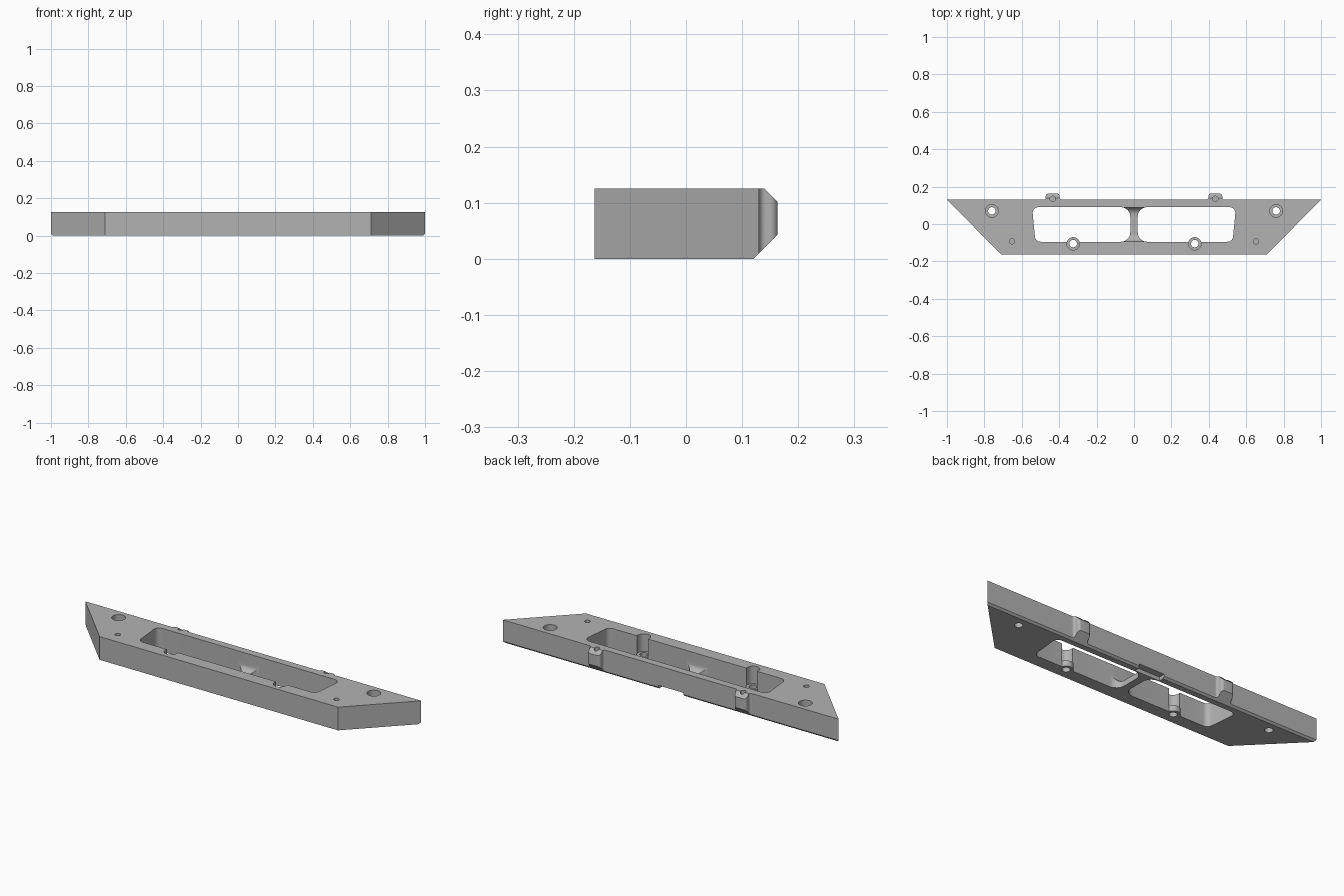
import bpy, bmesh, math
from mathutils import Vector, Matrix

cube = bpy.data.objects.get("Cube")
if cube:
    bpy.data.objects.remove(cube, do_unlink=True)

grey = bpy.data.materials.new("plain grey")
grey.use_nodes = True
GREY = (0.45, 0.45, 0.45, 1)
grey.diffuse_color = GREY
grey.node_tree.nodes["Principled BSDF"].inputs["Base Color"].default_value = GREY

HEIGHT, BACK, FRONT = 0.125, 0.13, -0.163
SEAT = 0.03


def rounded(points, radii, steps=8):
    """Outline with each corner replaced by an arc of the given radius."""
    out = []
    for i, (p, r) in enumerate(zip(points, radii)):
        p = Vector(p)
        a = (Vector(points[i - 1]) - p).normalized()
        b = (Vector(points[(i + 1) % len(points)]) - p).normalized()
        if r == 0:
            out.append(p)
            continue
        half = a.angle(b) / 2
        centre = p + (a + b).normalized() * r / math.sin(half)
        start = p + a * r / math.tan(half) - centre
        end = p + b * r / math.tan(half) - centre
        sweep = math.atan2(start.x * end.y - start.y * end.x, start.dot(end))
        for k in range(steps + 1):
            out.append(centre + Matrix.Rotation(sweep * k / steps, 2) @ start)
    return out


def prism(name, outline, low, high, along_x=False):
    """Extrude an xy outline along z, or a yz outline along x."""
    bm = bmesh.new()
    place = (lambda p, h: (h, p[0], p[1])) if along_x else (lambda p, h: (p[0], p[1], h))
    rings = [[bm.verts.new(place(p, h)) for p in outline] for h in (low, high)]
    n = len(outline)
    bm.faces.new(rings[0])
    bm.faces.new(rings[1])
    for i in range(n):
        j = (i + 1) % n
        bm.faces.new((rings[0][i], rings[0][j], rings[1][j], rings[1][i]))
    bmesh.ops.recalc_face_normals(bm, faces=bm.faces)
    mesh = bpy.data.meshes.new(name)
    bm.to_mesh(mesh)
    bm.free()
    mesh.materials.append(grey)
    obj = bpy.data.objects.new(name, mesh)
    bpy.context.collection.objects.link(obj)
    return obj


def cylinder(name, x, y, r, low, high):
    ring = [(x + r * math.cos(t * math.tau / 32), y + r * math.sin(t * math.tau / 32))
            for t in range(32)]
    return prism(name, ring, low, high)


def combine(tool, operation="DIFFERENCE"):
    mod = body.modifiers.new(tool.name, "BOOLEAN")
    mod.object, mod.operation, mod.solver = tool, operation, "EXACT"
    bpy.context.view_layer.objects.active = body
    bpy.ops.object.modifier_apply(modifier=mod.name)
    bpy.data.objects.remove(tool, do_unlink=True)


# Trapezoid bar
body = prism("mounting_bar", [(-0.71, FRONT), (0.71, FRONT), (1, BACK), (-1, BACK)], 0, HEIGHT)

# Back tabs with flared roots and rounded corners
for s in (-1, 1):
    tab = [(-0.06, 0.11), (0.06, 0.11), (0.06, BACK), (0.037, BACK),
           (0.037, 0.163), (-0.037, 0.163), (-0.037, BACK), (-0.06, BACK)]
    outline = rounded(tab, (0, 0, 0, 0.012, 0.014, 0.014, 0.012, 0))
    combine(prism("tab", [(p[0] + s * 0.435, p[1]) for p in outline], 0, HEIGHT), "UNION")

# Sloped lower back edge and sloped tab tops
combine(prism("lower_slope", [(0.11, -0.01), (0.2, 0.08), (0.2, -0.01)], -1.1, 1.1, True))
combine(prism("upper_slope", [(0.13, 0.135), (0.2, 0.065), (0.2, 0.135)], -1.1, 1.1, True))

# Two windows, leaving a bridge between them
for s in (-1, 1):
    window = [(s * 0.02, -0.095), (s * 0.527, -0.095), (s * 0.545, 0.09), (s * 0.02, 0.09)]
    combine(prism("window", rounded(window, (0.05, 0.03, 0.03, 0.05)), -0.05, 0.2))

# Lower the bridge, with curved ramps up to both walls
saddle = [(-0.0945, 0.2), (-0.0945, SEAT), (0.0895, SEAT), (0.0895, 0.2)]
combine(prism("saddle", rounded(saddle, (0, 0.04, 0.04, 0)), -0.09, 0.09, True))

# Shallow channel under the back wall
combine(prism("channel", [(0.095, -0.05), (0.2, -0.05), (0.2, 0.02), (0.095, 0.02)],
              -0.075, 0.075, True))

for s in (-1, 1):
    # Screw seats that stick out into the windows
    combine(cylinder("seat", s * 0.325, -0.105, 0.035, 0, SEAT), "UNION")
    # Counterbored through holes
    for x, y in ((0.325, -0.105), (0.76, 0.07)):
        combine(cylinder("counterbore", s * x, y, 0.034, SEAT, 0.2))
        combine(cylinder("hole", s * x, y, 0.02, -0.05, 0.2))
    # Small blind holes
    for x, y in ((0.435, 0.135), (0.652, -0.093)):
        combine(cylinder("blind_hole", s * x, y, 0.014, 0.04, 0.2))

bpy.ops.object.select_all(action="DESELECT")
body.select_set(True)
bpy.context.view_layer.objects.active = body
bpy.ops.object.shade_smooth_by_angle(angle=math.radians(30))
